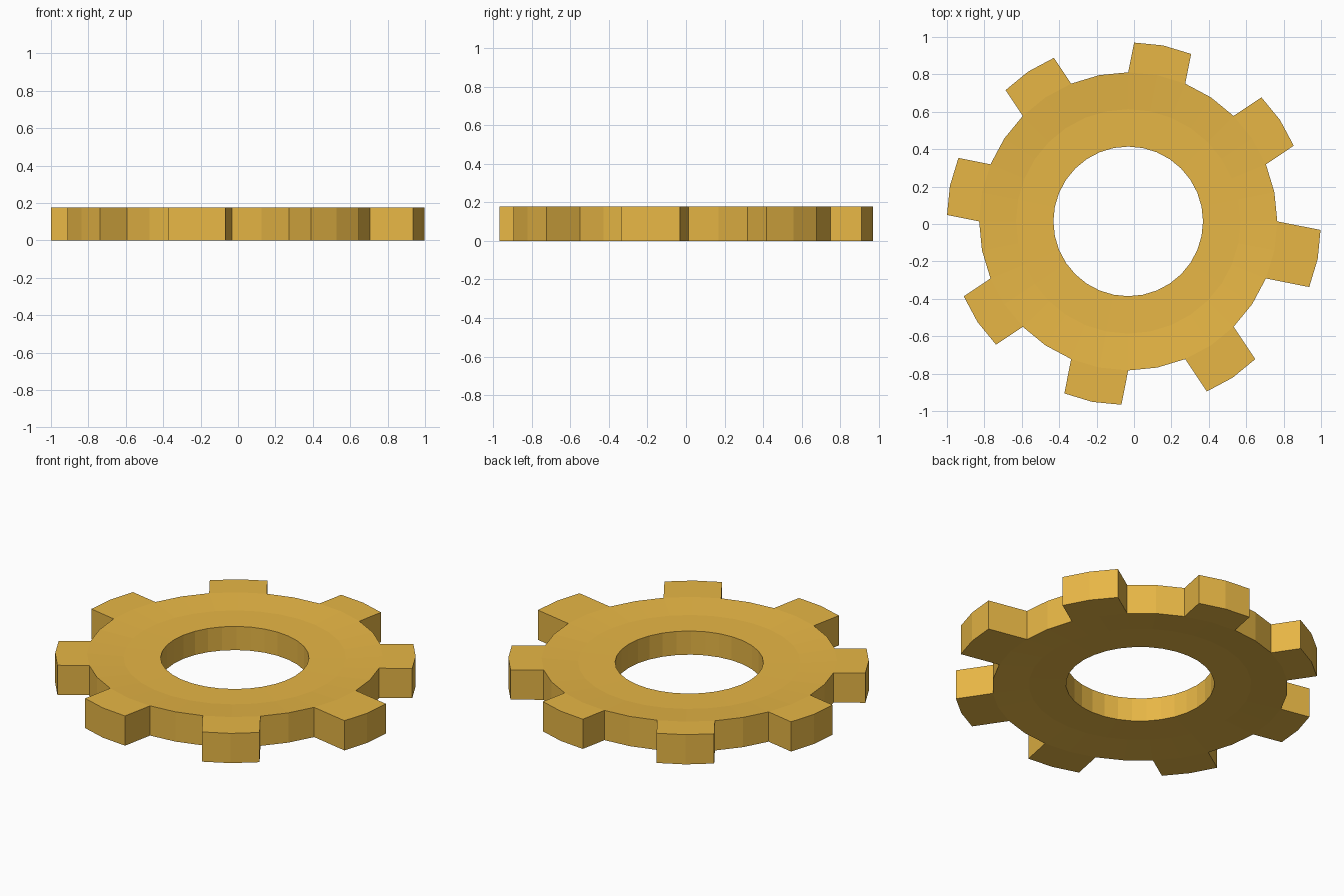
import bpy, bmesh, math

if "Cube" in bpy.data.objects:
    bpy.data.objects.remove(bpy.data.objects["Cube"])

SEG = 32                       # four segments per tooth pitch
CX, CY, H = -0.031, 0.014, 0.177
# ring profile: radius, recess from the tooth faces (dished web)
RINGS = [(0.4, 0.018), (0.6, 0.016), (0.797, 0.0)]
# tooth lengths, anticlockwise from the tooth at 78.75 degrees
TEETH = [0.162, 0.166, 0.175, 0.172, 0.187, 0.208, 0.236, 0.179]

bm = bmesh.new()


def pair(x, y, recess=0.0):
    """Top and bottom vertex at one plan position."""
    return (bm.verts.new((CX + x, CY + y, H - recess)),
            bm.verts.new((CX + x, CY + y, recess)))


def caps(a, b, c, d):
    """Top and bottom faces over a plan quad."""
    bm.faces.new([p[0] for p in (a, b, c, d)])
    bm.faces.new([p[1] for p in (d, c, b, a)])


def wall(a, b):
    bm.faces.new((a[0], a[1], b[1], b[0]))


# Dished ring body with the centre hole
rings = []
for r, recess in RINGS:
    rings.append([pair(r * math.cos(i * math.tau / SEG),
                       r * math.sin(i * math.tau / SEG), recess)
                  for i in range(SEG)])
for i in range(SEG):
    j = (i + 1) % SEG
    for a, b in zip(rings, rings[1:]):
        caps(a[i], b[i], b[j], a[j])
    wall(rings[0][j], rings[0][i])

# Teeth: each moves two rim segments straight outward; gaps keep the rim wall
rim, radius = rings[-1], RINGS[-1][0]
for k, length in enumerate(TEETH):
    start = 6 + 4 * k
    mid = (start + 1) * math.tau / SEG
    root = [rim[(start + n) % SEG] for n in range(3)]
    tip = []
    for n in range(3):
        t = (start + n) * math.tau / SEG
        tip.append(pair(radius * math.cos(t) + length * math.cos(mid),
                        radius * math.sin(t) + length * math.sin(mid)))
    for n in range(2):
        caps(root[n], tip[n], tip[n + 1], root[n + 1])
        wall(tip[n], tip[n + 1])
        wall(rim[(start + 2 + n) % SEG], rim[(start + 3 + n) % SEG])
    wall(root[0], tip[0])
    wall(tip[2], root[2])

bmesh.ops.recalc_face_normals(bm, faces=bm.faces)
mesh = bpy.data.meshes.new("gear_wheel")
bm.to_mesh(mesh)
bm.free()
gear = bpy.data.objects.new("gear_wheel", mesh)
bpy.context.collection.objects.link(gear)

# Golden yellow
mat = bpy.data.materials.new("gold")
mat.diffuse_color = (0.80, 0.47, 0.06, 1)
mat.use_nodes = True
mat.node_tree.nodes["Principled BSDF"].inputs["Base Color"].default_value = mat.diffuse_color
mesh.materials.append(mat)
